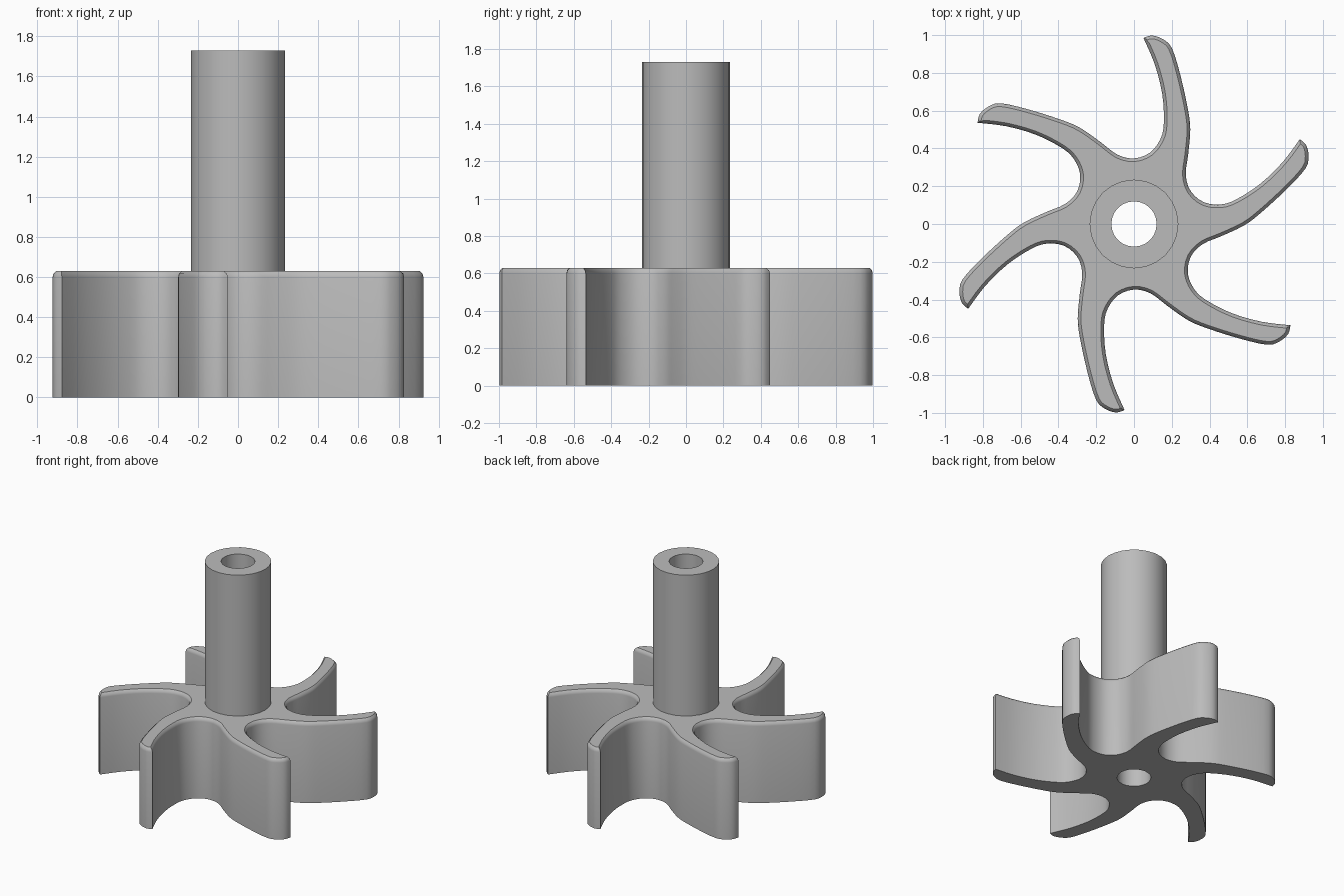
import bpy
import bmesh
import math
from mathutils import Vector, Matrix

cube = bpy.data.objects.get("Cube")
if cube:
    bpy.data.objects.remove(cube)

HUB_TOP, SHAFT_TOP = 0.63, 1.73
SHAFT_R, BORE_R = 0.235, 0.12
BLADES, SIDES = 6, 24

# Outline of one blade: back from the tip inward, then front from the valley out
BACK = [(.05, .985), (.095, .998), (.15, .98), (.20, .932), (.245, .79),
        (.285, .61), (.298, .50), (.287, .37), (.274, .26)]
FRONT = [(0, .347), (.085, .378), (.14, .45), (.158, .535), (.15, .685),
         (.11, .845), (.05, .985)]

grey = bpy.data.materials.new("plain grey")
grey.use_nodes = True
colour = (0.5, 0.5, 0.5, 1)
grey.diffuse_color = colour
grey.node_tree.nodes["Principled BSDF"].inputs["Base Color"].default_value = colour


def turned(points, step):
    rot = Matrix.Rotation(-step * math.tau / BLADES, 2)
    return [rot @ Vector(p) for p in points]


def smooth_run(pts, steps=3):
    """Catmull-Rom samples through an open run, leaving out its last point."""
    ext = [pts[0]] + pts + [pts[-1]]
    out = []
    for a, b, c, d in zip(ext, ext[1:], ext[2:], ext[3:]):
        for i in range(steps):
            t = i / steps
            out.append(0.5 * (2 * b + (c - a) * t + (2 * a - 5 * b + 4 * c - d) * t**2
                              + (3 * b - a - 3 * c + d) * t**3))
    return out


def inset(loop, dist):
    """Move a clockwise outline inward by dist, mitred at the corners."""
    out = []
    for i, p in enumerate(loop):
        d1 = (p - loop[i - 1]).normalized()
        d2 = (loop[(i + 1) % len(loop)] - p).normalized()
        n1, n2 = Vector((d1.y, -d1.x)), Vector((d2.y, -d2.x))
        out.append(p + (n1 + n2) * dist / (1 + n1.dot(n2)))
    return out


def circle(r):
    return [Vector((r * math.sin(a), r * math.cos(a)))
            for a in (math.tau * i / SIDES for i in range(SIDES))]


def ring(bm, loop, z):
    verts = [bm.verts.new((p.x, p.y, z)) for p in loop]
    edges = [bm.edges.new((v, verts[i - 1])) for i, v in enumerate(verts)]
    return verts, edges


def wall(bm, low, high):
    for i in range(len(low)):
        bm.faces.new((low[i - 1], low[i], high[i], high[i - 1]))


def bored_solid(name, profile, bore):
    """Stack (outline, z) rings, cap both ends and leave a bore through it."""
    bm = bmesh.new()
    outer = [ring(bm, loop, z) for loop, z in profile]
    for (low, _), (high, _) in zip(outer, outer[1:]):
        wall(bm, low, high)
    inner = [ring(bm, bore, profile[k][1]) for k in (0, -1)]
    wall(bm, inner[0][0], inner[1][0])
    for k in (0, -1):
        bmesh.ops.triangle_fill(bm, edges=outer[k][1] + inner[k][1], use_beauty=True)
    bmesh.ops.recalc_face_normals(bm, faces=bm.faces)
    mesh = bpy.data.meshes.new(name)
    bm.to_mesh(mesh)
    bm.free()
    mesh.materials.append(grey)
    obj = bpy.data.objects.new(name, mesh)
    bpy.context.collection.objects.link(obj)
    bpy.ops.object.select_all(action='DESELECT')
    obj.select_set(True)
    bpy.context.view_layer.objects.active = obj
    bpy.ops.object.shade_smooth_by_angle(angle=math.radians(35))
    return obj


# Bladed hub, its upper rim rounded over
outline = []
for k in range(BLADES):
    outline += smooth_run(turned(BACK, k) + turned(FRONT, k + 1))
rim = [(0, 0), (0, HUB_TOP - .03), (.004, HUB_TOP - .013), (.017, HUB_TOP)]
bored_solid("bladed_hub", [(inset(outline, d), z) for d, z in rim], circle(BORE_R))

# Hollow shaft standing on the hub
bored_solid("shaft", [(circle(SHAFT_R), HUB_TOP), (circle(SHAFT_R), SHAFT_TOP)],
            circle(BORE_R))
